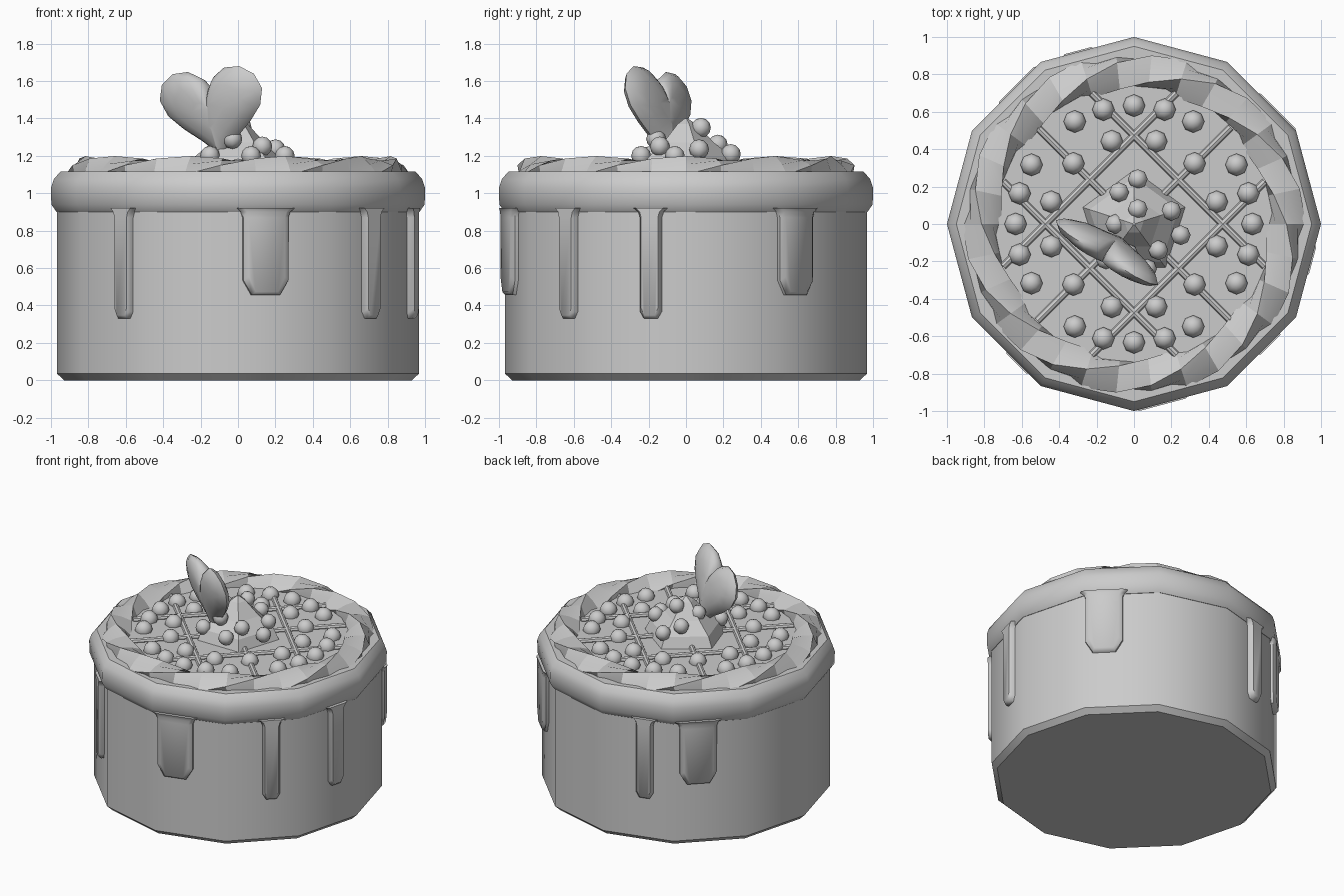
import bpy, bmesh, math
from math import sin, cos, pi, radians
from mathutils import Matrix, Vector

if "Cube" in bpy.data.objects:
    bpy.data.objects.remove(bpy.data.objects["Cube"])

grey = bpy.data.materials.new("plain_grey")
grey.use_nodes = True
colour = (0.6, 0.6, 0.6, 1)
grey.diffuse_color = colour
grey.node_tree.nodes["Principled BSDF"].inputs["Base Color"].default_value = colour


def finish(name, bm, angle=40):
    bmesh.ops.recalc_face_normals(bm, faces=bm.faces)
    mesh = bpy.data.meshes.new(name)
    bm.to_mesh(mesh)
    bm.free()
    mesh.materials.append(grey)
    obj = bpy.data.objects.new(name, mesh)
    bpy.context.collection.objects.link(obj)
    bpy.ops.object.select_all(action='DESELECT')
    obj.select_set(True)
    bpy.context.view_layer.objects.active = obj
    if angle:
        bpy.ops.object.shade_smooth_by_angle(angle=radians(angle))
    return obj


def bridge(bm, a, b):
    for i in range(len(a)):
        j = (i + 1) % len(a)
        bm.faces.new((a[i], a[j], b[j], b[i]))


def lathe(name, profile, sides=12, angle=40):
    bm = bmesh.new()
    rings = [[bm.verts.new((r * cos(2 * pi * k / sides), r * sin(2 * pi * k / sides), z))
              for k in range(sides)] for r, z in profile]
    for a, b in zip(rings, rings[1:]):
        bridge(bm, a, b)
    bm.faces.new(rings[0])
    bm.faces.new(rings[-1])
    return finish(name, bm, angle)


def pearl(name, x, y, z, r=0.06):
    bm = bmesh.new()
    bmesh.ops.create_uvsphere(bm, u_segments=8, v_segments=6, radius=r,
                              matrix=Matrix.Translation((x, y, z)))
    finish(name, bm, 60)


# Cake body and icing collar
lathe("cake_body", [(0.93, 0), (0.967, 0.035), (0.967, 1.0)])
lathe("icing_collar", [(0.94, 0.9), (0.97, 0.9), (0.998, 0.94), (1.0, 1.03),
                       (0.985, 1.075), (0.95, 1.115), (0.6, 1.115)])


# Icing drips lying on the flat sides of the cake
def drip(name, deg, half, tip):
    face = math.floor(deg / 30) * 30 + 15
    shift = 0.96 * math.tan(radians(deg - face))
    cut = half * 0.38
    side = [(half + 0.035, 0.92), (half + 0.01, 0.9), (half, 0.87),
            (half, tip + cut * 1.7), (half - cut, tip)]
    outline = side + [(-t, z) for t, z in reversed(side)]
    bm = bmesh.new()
    back = [bm.verts.new((0.9, t + shift, z)) for t, z in outline]
    rim = [bm.verts.new((0.953, t + shift, z)) for t, z in outline]
    front = [bm.verts.new((0.973, t * 0.8 + shift, z + 0.018 * (z < 0.6))) for t, z in outline]
    bridge(bm, back, rim)
    bridge(bm, rim, front)
    bm.faces.new(back)
    bm.faces.new(front)
    bm.transform(Matrix.Rotation(radians(face), 4, 'Z'))
    finish(name, bm, 50)


for i, deg in enumerate((-130, -41.5, -11.5, 108)):
    drip(f"thin_drip_{i}", deg, 0.058, 0.33)
for i, deg in enumerate((-81, 38, 130)):
    drip(f"wide_drip_{i}", deg, 0.125, 0.455)

# Twisted cream rope: a square section that turns as it runs round
bm = bmesh.new()
steps, quarter_turns = 30, 10
rings = []
for k in range(steps):
    a = 2 * pi * k / steps
    ring = []
    for c in range(8):
        p = c * pi / 4 + quarter_turns * a / 4
        r = 0.082 if c % 2 else 0.105
        rad = 0.815 + r * cos(p)
        ring.append(bm.verts.new((rad * cos(a), rad * sin(a), 1.1 + 0.94 * r * sin(p))))
    rings.append(ring)
for k in range(steps - 1):
    bridge(bm, rings[k], rings[k + 1])
turn = quarter_turns * 2 % 8
bridge(bm, rings[-1], rings[0][turn:] + rings[0][:turn])
finish("cream_rope", bm, 25)

# Diagonal lattice on top
for d, deg in enumerate((45, -45)):
    for i, off in enumerate((-0.335, 0, 0.335)):
        length = 1.46 if off == 0 else 1.31
        bm = bmesh.new()
        bmesh.ops.create_cone(bm, cap_ends=True, segments=8, radius1=0.02, radius2=0.02,
                              depth=length)
        bm.transform(Matrix.Translation((0, 0, 1.12)) @ Matrix.Rotation(radians(deg), 4, 'Z')
                     @ Matrix.Translation((0, off, 0)) @ Matrix.Rotation(pi / 2, 4, 'Y'))
        finish(f"lattice_bar_{d}_{i}", bm)

# Two circles of pearls
for k in range(24):
    if k % 6 != 3:
        a = radians(15 * k)
        pearl(f"outer_pearl_{k}", 0.633 * cos(a), 0.633 * sin(a), 1.125)
for k in range(12):
    a = radians(30 * k + 15)
    pearl(f"inner_pearl_{k}", 0.458 * cos(a), 0.458 * sin(a), 1.125)

# Five-sided cream mound with pearls
mound = lathe("cream_mound", [(0.29, 1.11), (0.25, 1.19), (0.15, 1.27), (0.055, 1.37),
                              (0.008, 1.4)], sides=5, angle=0)
mound.rotation_euler.z = radians(18)
for i, (x, y, z) in enumerate([(0.02, 0.08, 1.35), (-0.08, 0.17, 1.26), (0.02, 0.24, 1.21),
                               (0.2, 0.07, 1.235), (0.25, -0.06, 1.2), (0.13, -0.14, 1.25),
                               (-0.1, 0, 1.3), (-0.03, -0.16, 1.29), (-0.15, -0.19, 1.2),
                               (0.07, -0.24, 1.2)]):
    pearl(f"mound_pearl_{i}", x, y, z, 0.053)

# Puffy heart: outline rings shrinking towards each face
bm = bmesh.new()
count = 24
outline = []
for k in range(count):
    t = 2 * pi * k / count
    outline.append((0.325 * sin(t) ** 3,
                    0.0178 * (13 * cos(t) - 5 * cos(2 * t) - 2 * cos(3 * t) - cos(4 * t)) + 0.03))
rings = []
for scale, depth in ((0.3, -0.068), (0.65, -0.056), (0.9, -0.03), (1, 0),
                     (0.9, 0.03), (0.65, 0.056), (0.3, 0.068)):
    rings.append([bm.verts.new((x * scale, depth, z * scale)) for x, z in outline])
for a, b in zip(rings, rings[1:]):
    bridge(bm, a, b)
bm.faces.new(rings[0])
bm.faces.new(rings[-1])
bm.transform(Matrix.Translation(Vector((-0.125, -0.14, 1.43))) @ Matrix.Rotation(radians(-31), 4, 'Z')
             @ Matrix.Rotation(radians(12), 4, 'X') @ Matrix.Rotation(radians(-6), 4, 'Y'))
finish("heart_topper", bm, 60)
